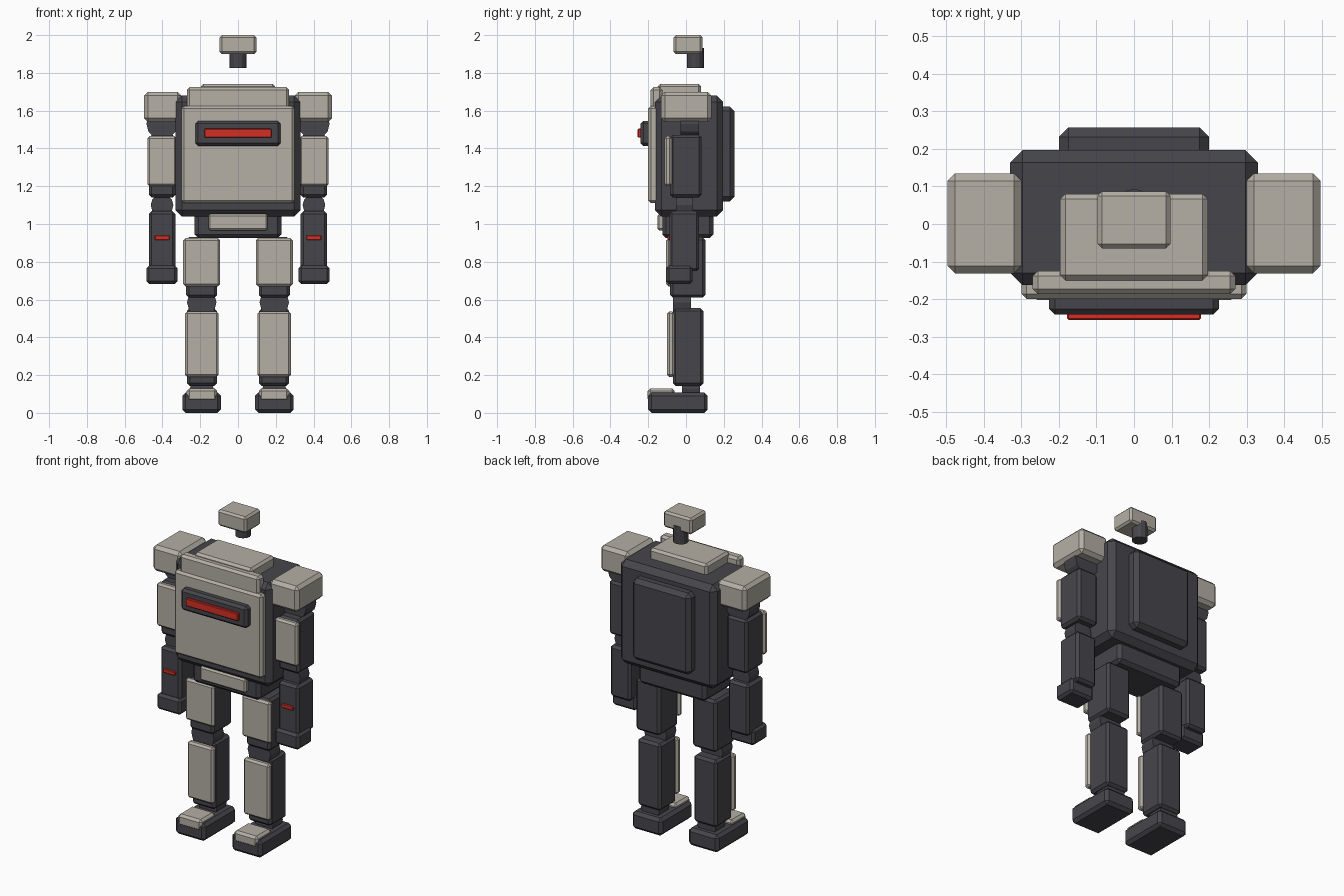
import bpy, bmesh, math
from mathutils import Matrix, Vector

if "Cube" in bpy.data.objects:
    bpy.data.objects.remove(bpy.data.objects["Cube"])


def material(name, rgb):
    m = bpy.data.materials.new(name)
    m.diffuse_color = (*rgb, 1.0)
    m.use_nodes = True
    m.node_tree.nodes["Principled BSDF"].inputs["Base Color"].default_value = m.diffuse_color
    return m


ARMOUR = material("warm_grey_armour", (0.46, 0.43, 0.375))
FRAME = material("dark_grey_frame", (0.062, 0.06, 0.07))
GLOW = material("red_light", (0.66, 0.028, 0.018))


def finish(name, bm, mat):
    me = bpy.data.meshes.new(name)
    bm.to_mesh(me)
    bm.free()
    me.materials.append(mat)
    ob = bpy.data.objects.new(name, me)
    bpy.context.collection.objects.link(ob)
    return ob


def box(name, mat, x, y, z, bevel=0.012):
    """Chamfered box from (min, max) ranges."""
    bm = bmesh.new()
    lo, hi = Vector((x[0], y[0], z[0])), Vector((x[1], y[1], z[1]))
    size = hi - lo
    bmesh.ops.create_cube(bm, size=1, matrix=Matrix.Translation((lo + hi) / 2)
                          @ Matrix.Diagonal((*size, 1)))
    bmesh.ops.bevel(bm, geom=bm.edges[:], offset=min(bevel, min(size) * 0.4),
                    segments=1, affect='EDGES')
    return finish(name, bm, mat)


def cylinder(name, mat, centre, radius, depth, axis='Z', sides=12):
    bm = bmesh.new()
    turn = Matrix.Rotation(math.pi / 2, 4, 'X') if axis == 'Y' else Matrix()
    bmesh.ops.create_cone(bm, cap_ends=True, segments=sides, radius1=radius,
                          radius2=radius, depth=depth,
                          matrix=Matrix.Translation(centre) @ turn)
    return finish(name, bm, mat)


def sym(w):
    return (-w, w)


# Head and neck
box("head", ARMOUR, sym(0.097), (-0.065, 0.087), (1.9, 2.0), 0.012)
cylinder("neck", FRAME, (0, 0.05, 1.879), 0.044, 0.108)

# Torso
box("torso", FRAME, sym(0.33), (-0.163, 0.197), (1.04, 1.68), 0.033)
box("backpack", FRAME, sym(0.2), (0.15, 0.257), (1.12, 1.622), 0.025)
box("chest_plate", ARMOUR, sym(0.3), (-0.2, -0.13), (1.11, 1.625), 0.014)
box("collar_plate", ARMOUR, sym(0.27), (-0.187, -0.125), (1.58, 1.724), 0.014)
box("top_plate", ARMOUR, sym(0.197), (-0.15, 0.08), (1.65, 1.742), 0.014)
box("visor_frame", FRAME, sym(0.226), (-0.241, -0.18), (1.413, 1.546), 0.015)
box("visor_light", GLOW, sym(0.178), (-0.256, -0.235), (1.457, 1.505), 0.004)

# Pelvis
box("pelvis", FRAME, sym(0.23), (-0.125, 0.145), (0.925, 1.06), 0.02)
box("pelvis_plate", ARMOUR, sym(0.157), (-0.152, -0.11), (0.965, 1.052), 0.01)


def sided(s, lo, hi):
    return tuple(sorted((s * lo, s * hi)))


for s, side in ((-1, "right"), (1, "left")):
    def part(name, mat, x, y, z, bevel=0.012):
        box(f"{side}_{name}", mat, sided(s, *x), y, z, bevel)

    def joint(name, x, y, z, radius, depth):
        cylinder(f"{side}_{name}", FRAME, (s * x, y, z), radius, depth, 'Y')

    # Arm
    part("shoulder", ARMOUR, (0.3, 0.497), (-0.132, 0.135), (1.54, 1.7), 0.02)
    joint("shoulder_joint", 0.402, 0.02, 1.53, 0.083, 0.1)
    part("upper_arm", FRAME, (0.332, 0.472), (-0.085, 0.083), (1.14, 1.472), 0.015)
    part("upper_arm_plate", ARMOUR, (0.325, 0.48), (-0.115, -0.075), (1.2, 1.465))
    joint("elbow_joint", 0.402, -0.008, 1.1, 0.06, 0.09)
    part("forearm", FRAME, (0.332, 0.472), (-0.088, 0.07), (0.75, 1.068), 0.015)
    part("forearm_light", GLOW, (0.362, 0.442), (-0.098, -0.08), (0.915, 0.94), 0.004)
    part("hand", FRAME, (0.32, 0.485), (-0.106, 0.035), (0.682, 0.78), 0.015)

    # Leg
    part("thigh", FRAME, (0.11, 0.275), (-0.085, 0.103), (0.61, 0.93), 0.015)
    part("thigh_plate", ARMOUR, (0.095, 0.29), (-0.105, -0.07), (0.67, 0.925))
    joint("knee_joint", 0.192, -0.022, 0.585, 0.078, 0.095)
    part("shin", FRAME, (0.112, 0.27), (-0.07, 0.092), (0.142, 0.555), 0.015)
    part("shin_plate", ARMOUR, (0.103, 0.28), (-0.1, -0.06), (0.19, 0.537))
    joint("ankle_joint", 0.192, 0.027, 0.13, 0.062, 0.095)
    part("foot", FRAME, (0.09, 0.295), (-0.2, 0.115), (0.0, 0.108), 0.018)
    part("toe_cap", ARMOUR, (0.11, 0.272), (-0.203, -0.06), (0.06, 0.13), 0.014)
